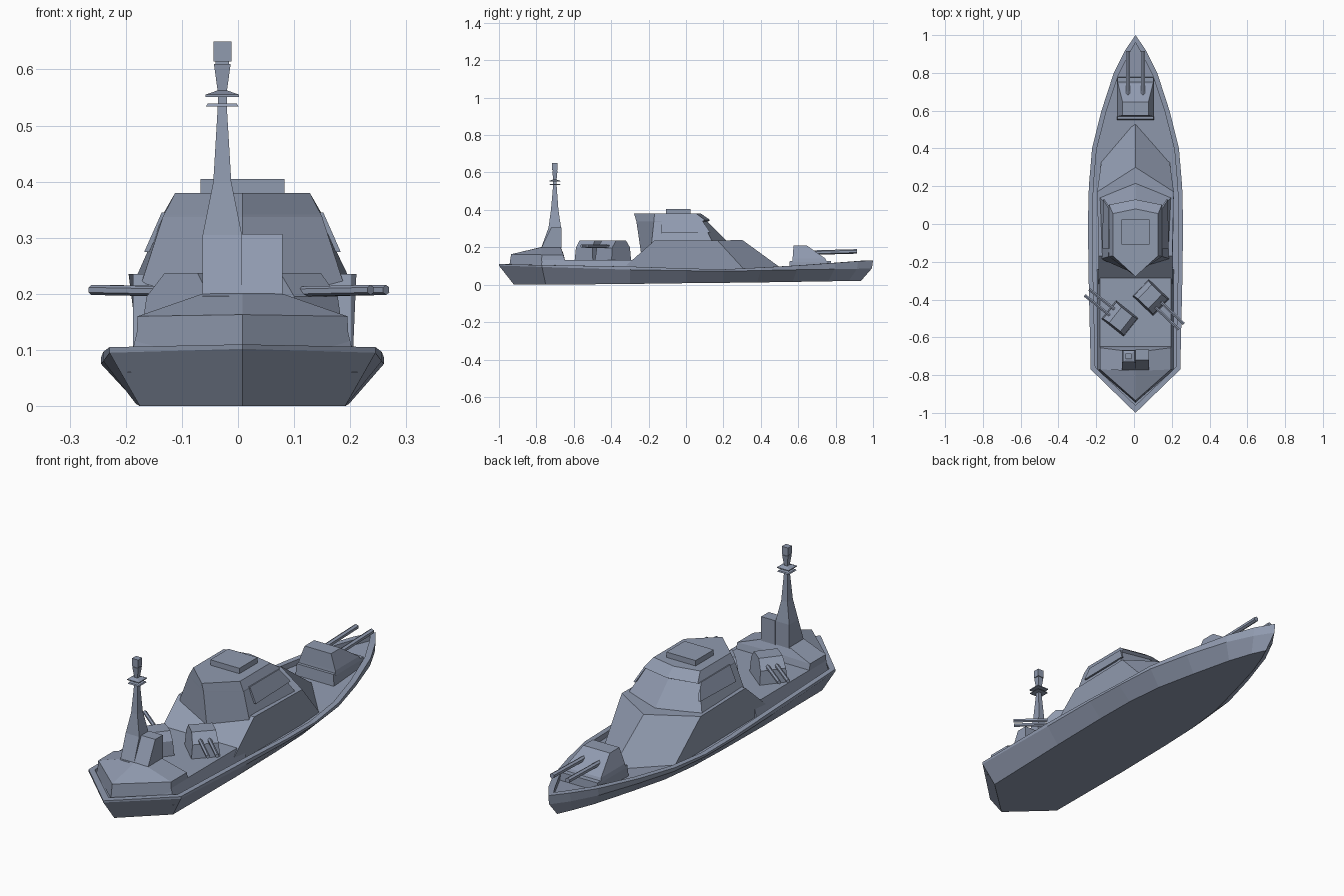
import bpy, bmesh, math
from mathutils import Vector, Matrix

if "Cube" in bpy.data.objects:
    bpy.data.objects.remove(bpy.data.objects["Cube"])

CX = 0.008  # centre line of the ship

steel = bpy.data.materials.new("steel_blue_grey")
steel.diffuse_color = (0.28, 0.325, 0.43, 1)
steel.use_nodes = True
steel.node_tree.nodes["Principled BSDF"].inputs["Base Color"].default_value = steel.diffuse_color


def finish(name, bm):
    bmesh.ops.recalc_face_normals(bm, faces=bm.faces)
    me = bpy.data.meshes.new(name)
    bm.to_mesh(me)
    bm.free()
    me.materials.append(steel)
    ob = bpy.data.objects.new(name, me)
    ob.location.x = CX
    bpy.context.collection.objects.link(ob)
    return ob


def loft(name, rings, ladder=False):
    """Skin a stack of equal-length rings and cap both ends."""
    bm = bmesh.new()
    vs = [[bm.verts.new(p) for p in r] for r in rings]
    n = len(rings[0])
    for a, b in zip(vs, vs[1:]):
        for i in range(n):
            j = (i + 1) % n
            bm.faces.new((a[i], a[j], b[j], b[i]))
    for r in (vs[0], vs[-1]):
        if ladder:
            for i in range(n // 2):
                quad = [r[i], r[i + 1], r[n - i - 1], r[(n - i) % n]]
                bm.faces.new(list(dict.fromkeys(quad)))
        else:
            bm.faces.new(r)
    return finish(name, bm)


def mirror(half):
    """Complete a half outline across the centre line."""
    return half + [(-x, y, z) for x, y, z in reversed(half) if x > 1e-6]


def taper(name, secs):
    """Box sections: centre x, half width, y min, y max, z."""
    return loft(name, [[(c - h, a, z), (c + h, a, z), (c + h, b, z), (c - h, b, z)]
                       for c, h, a, b, z in secs])


def barrel(name, start, end, r):
    a, b = Vector(start), Vector(end)
    bm = bmesh.new()
    m = Matrix.Translation((a + b) / 2) @ (b - a).to_track_quat('Z', 'Y').to_matrix().to_4x4()
    bmesh.ops.create_cone(bm, cap_ends=True, segments=6, radius1=r, radius2=r,
                          depth=(b - a).length, matrix=m)
    return finish(name, bm)


# Hull stations: rim y, half width, rim z, knuckle z, keel y, keel half width, keel z
st = [(-1, 0, .11, .102, -.92, 0, 0),
      (-.77, .237, .105, .095, -.75, .183, 0),
      (-.3, .248, .097, .08, -.3, .19, .004),
      (0, .252, .087, .075, 0, .19, .008),
      (.2, .247, .082, .072, .2, .185, .01),
      (.4, .23, .092, .076, .38, .165, .012),
      (.6, .18, .103, .08, .57, .12, .015),
      (.8, .115, .117, .083, .76, .07, .018),
      (.92, .055, .126, .085, .87, .03, .02),
      (1, 0, .13, .087, .935, 0, .02)]
inset = lambda w: max(w - .024, 0)
inner_y = lambda s: s[0] * (.96 if s[1] == 0 else .985)
loft("hull", [
    mirror([(s[5], s[4], s[6]) for s in st]),
    mirror([(s[1], s[0] - (.006 if s[0] > .5 else 0), s[3]) for s in st]),
    mirror([(s[1], s[0], s[2]) for s in st]),
    mirror([(inset(s[1]), inner_y(s), s[2]) for s in st]),
    mirror([(inset(s[1]), inner_y(s), s[2] - .025) for s in st])], ladder=True)

# Raised aft deck and stern housing
loft("aft_deck", [
    mirror([(0, -.95, .06), (.205, -.775, .06), (.205, -.24, .06), (0, -.24, .06)]),
    mirror([(0, -.93, .133), (.188, -.77, .133), (.188, -.24, .133), (0, -.24, .133)])])
loft("stern_housing", [
    mirror([(0, -.945, .1), (.19, -.775, .1), (.19, -.64, .1), (0, -.64, .1)]),
    mirror([(0, -.935, .163), (.187, -.77, .16), (.187, -.655, .16), (0, -.655, .165)]),
    mirror([(0, -.775, .201), (.072, -.775, .2), (.072, -.67, .2), (0, -.67, .201)])])

# Deckhouse with wedge-shaped front
loft("deckhouse", [
    mirror([(0, -.38, .05), (.195, -.38, .05), (.18, .335, .055), (0, .555, .055)]),
    mirror([(0, -.17, .235), (.195, -.17, .235), (.203, .17, .235), (0, .3, .24)])])

# Bridge with overhanging visor
loft("bridge", [
    mirror([(0, -.24, .165), (.183, -.185, .21), (.188, .14, .233), (0, .215, .237)]),
    mirror([(0, -.265, .337), (.142, -.172, .337), (.138, .085, .337), (0, .115, .337)]),
    mirror([(0, -.266, .341), (.14, -.172, .341), (.14, .102, .345), (0, .13, .345)]),
    mirror([(0, -.278, .38), (.12, -.168, .38), (.12, .055, .38), (0, .08, .38)])])
taper("roof_hatch", [(0, .075, -.108, .025, .37), (0, .075, -.108, .025, .405)])
for s, side in ((1, "right"), (-1, "left")):
    loft("bridge_window_" + side, [
        [(s * (.168 + d), -.13, .275), (s * (.165 + d), .13, .28),
         (s * (.137 + d), .085, .345), (s * (.137 + d), -.13, .345)]
        for d in (-.002, .007)])

# Mast, side locker, radar plates and head
mx = -.036
taper("mast", [(mx, .035, -.775, -.668, .195), (mx, .035, -.735, -.668, .305),
               (mx, .016, -.722, -.682, .4), (mx, .008, -.71, -.692, .535),
               (mx, .008, -.71, -.692, .56), (mx, .015, -.715, -.687, .61)])
taper("mast_locker", [(.035, .036, -.775, -.665, .195), (.035, .036, -.72, -.665, .307)])
taper("radar_plate_lower", [(mx, .029, -.73, -.672, .534), (mx, .026, -.727, -.675, .539)])
taper("radar_plate_upper", [(mx, .03, -.731, -.671, .551), (mx, .03, -.731, -.671, .555),
                            (mx, .01, -.711, -.691, .562)])
taper("mast_head", [(mx, .016, -.716, -.686, .614), (mx, .016, -.716, -.686, .65)])
taper("mast_neck", [(mx, .012, -.712, -.69, .605), (mx, .012, -.712, -.69, .62)])

# Forward gun on its plinth
taper("gun_plinth", [(0, .1, .55, .78, .06), (0, .095, .555, .775, .128)])
taper("forward_turret", [(0, .097, .568, .755, .12), (0, .093, .57, .745, .14),
                         (0, .068, .575, .645, .21)])
for x in (-.04, .04):
    barrel("forward_barrel", (x, .62, .17), (x, .915, .178), .012)

# Two rotated aft gun turrets with twin barrels
profile = [(-.075, 0), (-.072, .07), (-.045, .107), (.03, .107), (.068, .065), (.075, 0)]
for name, x, y, dx, dy in (("left", -.083, -.5, -.78, .62), ("right", .082, -.39, .72, -.69)):
    f = Vector((dx, dy, 0)).normalized()
    r = Vector((-f.y, f.x, 0))
    base = Vector((x, y, .13))
    up = Vector((0, 0, 1))
    loft("aft_turret_" + name, [
        [base + f * a + up * h + r * w * (1 - 1.5 * h) for a, h in profile]
        for w in (-.062, .062)])
    for o in (-.02, .02):
        barrel("aft_barrel_" + name, base + f * .03 + r * o + up * .074,
               base + f * .222 + r * o + up * .077, .009)
